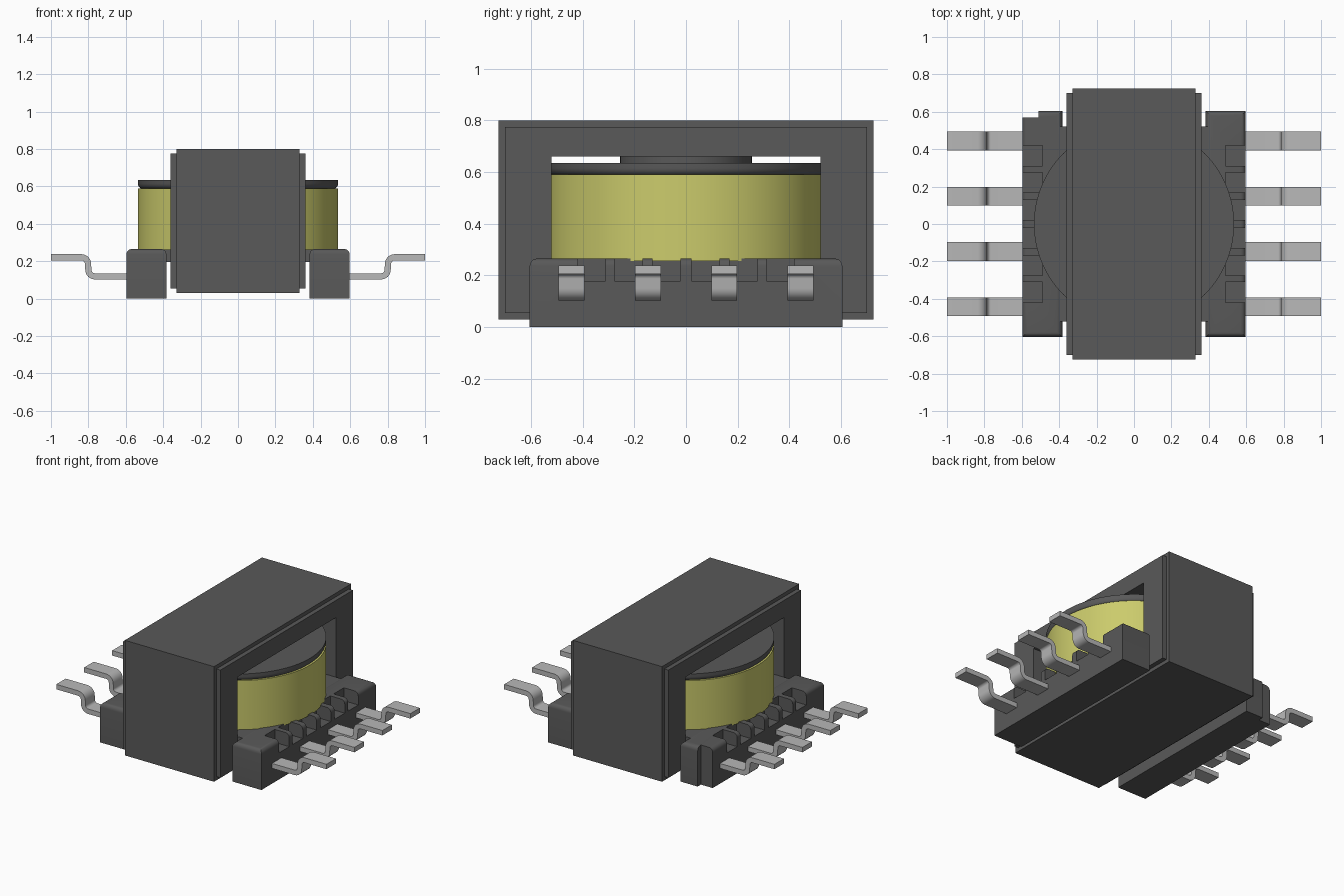
import bpy
import bmesh
import math
from mathutils import Vector, Matrix

if "Cube" in bpy.data.objects:
    bpy.data.objects.remove(bpy.data.objects["Cube"], do_unlink=True)


def material(name, rgb):
    mat = bpy.data.materials.new(name)
    mat.use_nodes = True
    mat.diffuse_color = (*rgb, 1)
    mat.node_tree.nodes["Principled BSDF"].inputs["Base Color"].default_value = (*rgb, 1)
    return mat


DARK = material("dark grey", (0.1, 0.1, 0.1))
YELLOW = material("winding yellow", (0.6, 0.6, 0.15))
METAL = material("pin metal", (0.48, 0.48, 0.48))


def finish(name, bm, mat, smooth=False):
    bmesh.ops.recalc_face_normals(bm, faces=bm.faces)
    mesh = bpy.data.meshes.new(name)
    bm.to_mesh(mesh)
    bm.free()
    mesh.materials.append(mat)
    obj = bpy.data.objects.new(name, mesh)
    bpy.context.collection.objects.link(obj)
    if smooth:
        activate(obj)
        bpy.ops.object.shade_smooth_by_angle(angle=math.radians(35))
    return obj


def activate(obj):
    bpy.ops.object.select_all(action="DESELECT")
    obj.select_set(True)
    bpy.context.view_layer.objects.active = obj


def add_box(bm, low, high):
    low, high = Vector(low), Vector(high)
    matrix = Matrix.Translation((low + high) / 2) @ Matrix.Diagonal((*(high - low), 1))
    return bmesh.ops.create_cube(bm, size=1, matrix=matrix)["verts"]


def disc(name, profile, mat, sides=96):
    """Lathe a closed (radius, z) profile around the z axis."""
    bm = bmesh.new()
    rings = []
    for r, z in profile:
        rings.append([bm.verts.new((r * math.cos(a), r * math.sin(a), z))
                      for a in (math.tau * i / sides for i in range(sides))])
    for a, b in zip(rings, rings[1:]):
        for i in range(sides):
            j = (i + 1) % sides
            bm.faces.new((a[i], a[j], b[j], b[i]))
    bm.faces.new(rings[0])
    bm.faces.new(rings[-1])
    return finish(name, bm, mat, smooth=True)


# Magnetic core: rectangular loops bridged into a stepped frame
def core_frame():
    window = (0.52, 0.17, 0.66)
    lip = (0.70, 0.055, 0.775)
    body = (0.725, 0.03, 0.80)
    half = [(0.36, window), (0.36, lip), (0.33, lip), (0.33, body)]
    loops = [(-x, r) for x, r in half] + [(x, r) for x, r in reversed(half)]
    bm = bmesh.new()
    rings = [[bm.verts.new((x, y, z)) for y, z in ((-w, b), (w, b), (w, t), (-w, t))]
             for x, (w, b, t) in loops]
    for k, ring in enumerate(rings):
        nxt = rings[(k + 1) % len(rings)]
        for i in range(4):
            j = (i + 1) % 4
            bm.faces.new((ring[i], ring[j], nxt[j], nxt[i]))
    return finish("core_frame", bm, DARK)


core_frame()

# Centre post, winding and top flange with a rounded lower rim
disc("core_post", [(0.255, 0.165), (0.255, 0.662)], DARK)
disc("winding", [(0.535, 0.255), (0.535, 0.59)], YELLOW)
rim = [(0.505 + 0.03 * math.sin(a), 0.615 - 0.03 * math.cos(a))
       for a in (math.pi / 2 * i / 6 for i in range(7))]
disc("top_flange", rim + [(0.535, 0.635)], DARK)

# Bobbin floor running through the core window
bm = bmesh.new()
add_box(bm, (-0.43, -0.52, 0.195), (0.43, 0.52, 0.262))
finish("bobbin_floor", bm, DARK)


# Terminal blocks with rounded tops and wire slots
def terminal_block(name, side, keyed):
    bm = bmesh.new()
    xs = sorted((side * 0.383, side * 0.597))
    add_box(bm, (xs[0], -0.605, 0), (xs[1], 0.605, 0.265))
    top = [e for e in bm.edges if all(v.co.z > 0.2 for v in e.verts)]
    bmesh.ops.bevel(bm, geom=top, offset=0.028, segments=5, profile=0.5, affect="EDGES")
    block = finish(name, bm, DARK, smooth=True)

    cut = bmesh.new()
    xs = sorted((side * 0.49, side * 0.7))
    for y in (0.075, 0.222, 0.365):
        for s in (-1, 1):
            add_box(cut, (xs[0], s * y - 0.054, 0.178), (xs[1], s * y + 0.054, 0.4))
    if keyed:
        add_box(cut, (-0.7, 0.57, -0.1), (-0.51, 0.7, 0.4))
    cutter = finish("slot_cutter", cut, DARK)
    cutter.hide_render = True
    mod = block.modifiers.new("slots", "BOOLEAN")
    mod.operation = "DIFFERENCE"
    mod.solver = "EXACT"
    mod.object = cutter
    activate(block)
    bpy.ops.object.modifier_apply(modifier=mod.name)
    bpy.data.objects.remove(cutter, do_unlink=True)
    activate(block)
    bpy.ops.object.shade_smooth_by_angle(angle=math.radians(35))


terminal_block("left_terminal_block", 1, False)
terminal_block("right_terminal_block", -1, True)


# Pins: a bent strip following a rounded step
def pin(name, side, y):
    half, radius = 0.0165, 0.035
    path = [(0.56, 0.119, 0)]
    turn = math.radians(86)
    for i in range(7):
        a = turn * i / 6
        path.append((0.765 + radius * math.sin(a), 0.119 + radius * (1 - math.cos(a)), a))
    for i in range(7):
        a = turn * (1 - i / 6)
        path.append((0.837 - radius * math.sin(a), 0.221 - radius * (1 - math.cos(a)), a))
    path.append((1.0, 0.221, 0))
    bm = bmesh.new()
    rings = []
    for x, z, a in path:
        nx, nz = -math.sin(a) * half, math.cos(a) * half
        rings.append([bm.verts.new((side * (x + s * nx), y + w, z + s * nz))
                      for s, w in ((-1, -0.05), (-1, 0.05), (1, 0.05), (1, -0.05))])
    for p, q in zip(rings, rings[1:]):
        for i in range(4):
            j = (i + 1) % 4
            bm.faces.new((p[i], p[j], q[j], q[i]))
    bm.faces.new(rings[0])
    bm.faces.new(rings[-1])
    finish(name, bm, METAL, smooth=True)


for label, side in (("left", 1), ("right", -1)):
    for n in range(4):
        pin(f"{label}_pin_{n + 1}", side, -0.443 + n * 0.2955)
